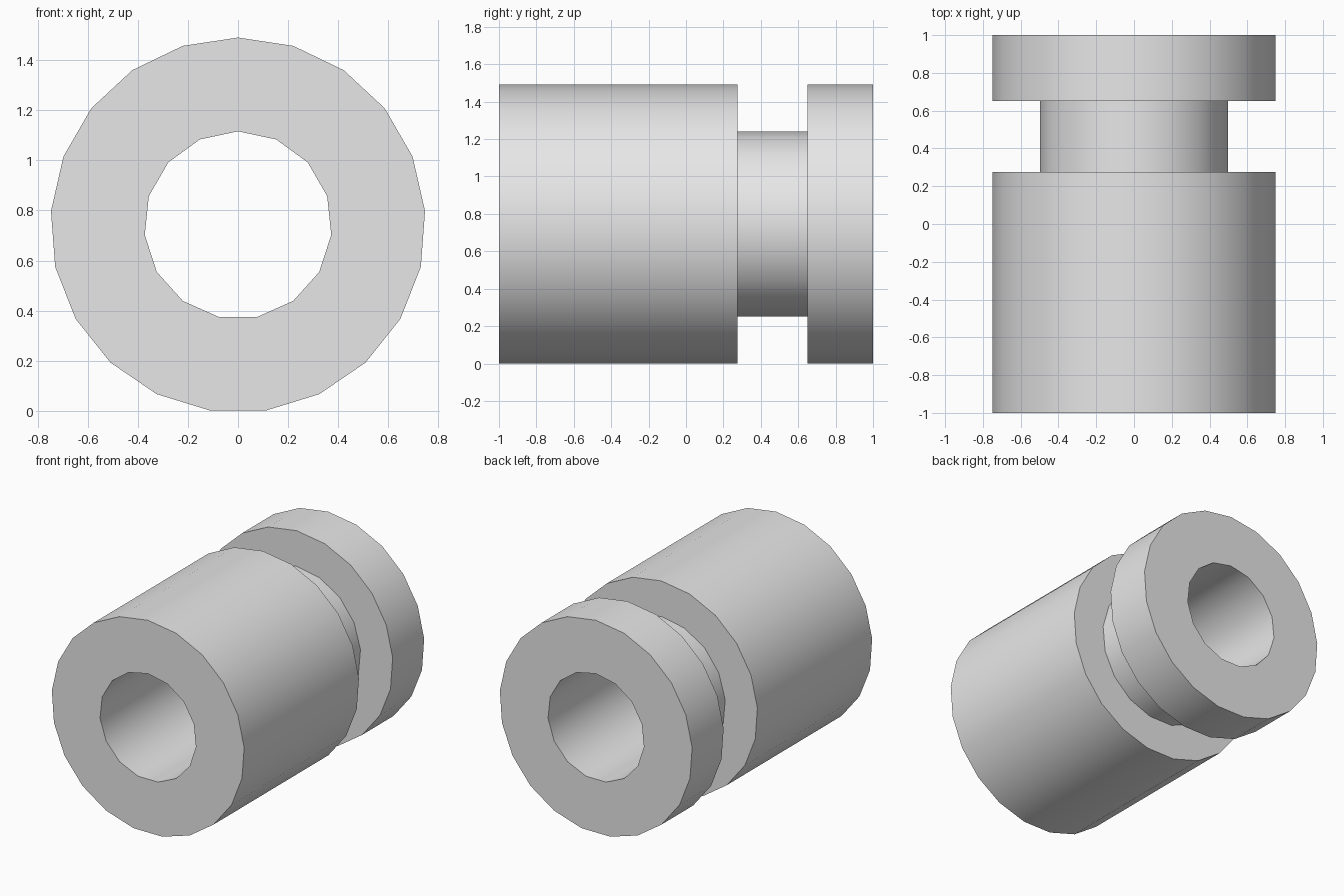
import bpy, bmesh
from math import sin, cos, pi, radians

old = bpy.data.objects.get("Cube")
if old:
    bpy.data.objects.remove(old, do_unlink=True)

# Radius and side count of each round surface
OUTER, NECK, BORE = (0.75, 21), (0.5, 17), (0.375, 15)
AXIS_Z = 0.75 * (1 + cos(pi / 21)) / 2 - 0.75 * (1 - cos(pi / 21)) / 2
FRONT, GROOVE_START, GROOVE_END, BACK = -1.0, 0.275, 0.65, 1.0

grey = bpy.data.materials.new("plain grey")
grey.use_nodes = True
grey.diffuse_color = (0.8, 0.8, 0.8, 1)
grey.node_tree.nodes["Principled BSDF"].inputs["Base Color"].default_value = grey.diffuse_color

bm = bmesh.new()


def ring(size, y):
    """Closed polygon around the axis with one corner at the top."""
    radius, sides = size
    verts = [bm.verts.new((radius * sin(2 * pi * i / sides), y,
                           AXIS_Z + radius * cos(2 * pi * i / sides)))
             for i in range(sides)]
    edges = [bm.edges.new((verts[i - 1], verts[i])) for i in range(sides)]
    return verts, edges


def wall(a, b):
    """Smooth tube between two rings with equal side counts."""
    for i in range(len(a[0])):
        face = bm.faces.new((a[0][i - 1], a[0][i], b[0][i], b[0][i - 1]))
        face.smooth = True


def annulus(a, b):
    """Flat face between two rings in the same plane."""
    bmesh.ops.triangle_fill(bm, edges=a[1] + b[1], use_beauty=True, normal=(0, 1, 0))


# Long front body, narrow neck and rear collar
front, front_shoulder = ring(OUTER, FRONT), ring(OUTER, GROOVE_START)
neck_front, neck_back = ring(NECK, GROOVE_START), ring(NECK, GROOVE_END)
back_shoulder, back = ring(OUTER, GROOVE_END), ring(OUTER, BACK)
wall(front, front_shoulder)
wall(neck_front, neck_back)
wall(back_shoulder, back)

# Through bore
bore_front, bore_back = ring(BORE, FRONT), ring(BORE, BACK)
wall(bore_front, bore_back)

# End faces and groove shoulders
annulus(front, bore_front)
annulus(front_shoulder, neck_front)
annulus(neck_back, back_shoulder)
annulus(back, bore_back)

bmesh.ops.recalc_face_normals(bm, faces=bm.faces[:])
mesh = bpy.data.meshes.new("grooved_bushing")
bm.to_mesh(mesh)
bm.free()
mesh.materials.append(grey)

bushing = bpy.data.objects.new("grooved_bushing", mesh)
bpy.context.collection.objects.link(bushing)
bpy.ops.object.select_all(action="DESELECT")
bushing.select_set(True)
bpy.context.view_layer.objects.active = bushing
bpy.ops.object.shade_smooth_by_angle(angle=radians(30))
